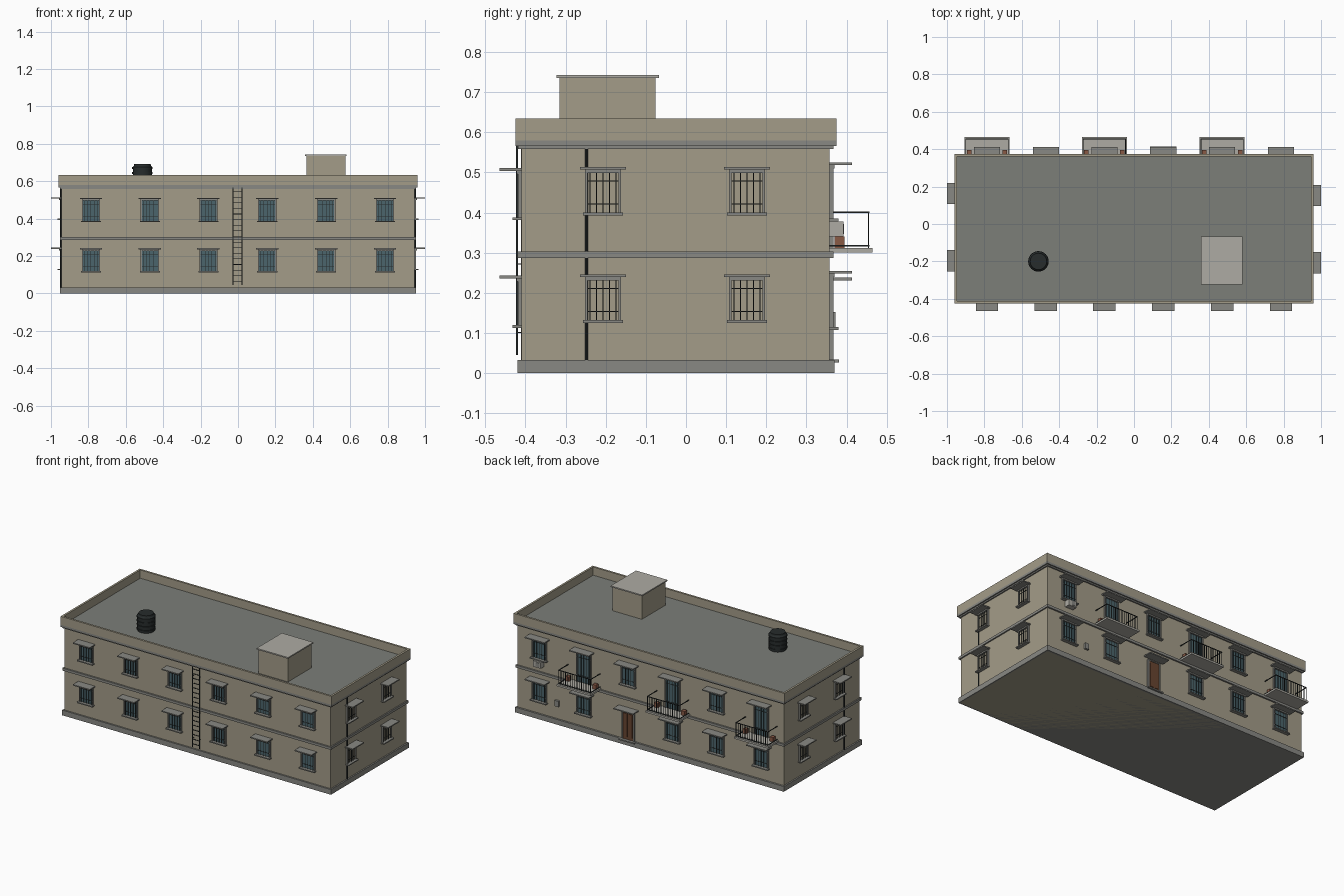
import bpy, bmesh
from mathutils import Matrix, Vector

if "Cube" in bpy.data.objects:
    bpy.data.objects.remove(bpy.data.objects["Cube"])

COLORS = {
    "plaster": (0.37, 0.335, 0.25, 1), "concrete": (0.25, 0.25, 0.23, 1),
    "roofing": (0.20, 0.21, 0.19, 1), "glass": (0.07, 0.13, 0.15, 1),
    "iron": (0.02, 0.025, 0.025, 1), "wood": (0.14, 0.06, 0.03, 1),
    "pale": (0.42, 0.41, 0.37, 1), "terracotta": (0.25, 0.10, 0.06, 1)}
MATS = {}
for key, col in COLORS.items():
    MATS[key] = bpy.data.materials.new(key)
    MATS[key].diffuse_color = col

parts = {}  # part name -> (bmesh, material key)


def part(name, mat):
    return parts.setdefault(name, (bmesh.new(), mat))[0]


def box(name, mat, x0, x1, y0, y1, z0, z1):
    lo, hi = Vector((min(x0, x1), min(y0, y1), z0)), Vector((max(x0, x1), max(y0, y1), z1))
    m = Matrix.Translation((lo + hi) / 2) @ Matrix.Diagonal((*(hi - lo), 1))
    bmesh.ops.create_cube(part(name, mat), size=1, matrix=m)


def cyl(name, mat, x, y, z0, z1, r, r2=None, seg=32):
    bmesh.ops.create_cone(part(name, mat), cap_ends=True, segments=seg, radius1=r,
                          radius2=r if r2 is None else r2, depth=z1 - z0,
                          matrix=Matrix.Translation((x, y, (z0 + z1) / 2)))


# Wall frames: (axis along the outward normal, wall plane, outward sign)
WALLS = {"front": (1, -0.41, -1), "back": (1, 0.358, 1),
         "right": (0, 0.944, 1), "left": (0, -0.944, -1)}


def wbox(wall, name, mat, u0, u1, d0, d1, z0, z1):
    """Box on a wall: u along the wall, d outwards from it."""
    axis, plane, s = WALLS[wall]
    a, b = plane + s * d0, plane + s * d1
    if axis:
        box(name, mat, u0, u1, a, b, z0, z1)
    else:
        box(name, mat, a, b, u0, u1, z0, z1)


def window(wall, u, zs, zt, hw, shade_hw, glass=True, sill=True):
    """Window with sill top zs, sunshade underside zt, half width hw."""
    wbox(wall, "window_sunshades", "concrete", u - shade_hw, u + shade_hw, 0, 0.055, zt, zt + 0.007)
    wbox(wall, "window_frames", "concrete", u - hw, u + hw, 0, 0.012, zt - 0.008, zt)
    for s in (-1, 1):
        wbox(wall, "window_frames", "concrete", u + s * hw, u + s * (hw - 0.006), 0, 0.009, zs, zt - 0.008)
    if sill:
        wbox(wall, "window_sills", "concrete", u - hw - 0.005, u + hw + 0.005, 0, 0.022, zs - 0.007, zs)
    if glass:
        wbox(wall, "window_panes", "glass", u - hw + 0.006, u + hw - 0.006, 0, 0.002, zs, zt - 0.008)
    for i in range(5):
        b = u + (i - 2) * hw * 0.36
        wbox(wall, "window_bars", "iron", b - 0.0013, b + 0.0013, 0.004, 0.007, zs, zt - 0.008)
    for f in (0.22, 0.8):
        z = zs + (zt - 0.008 - zs) * f
        wbox(wall, "window_bars", "iron", u - hw + 0.006, u + hw - 0.006, 0.004, 0.006, z - 0.0013, z + 0.0013)


# Main body, plinth and bands
box("walls", "plaster", -0.944, 0.944, -0.41, 0.358, 0, 0.575)
box("plinth", "concrete", -0.953, 0.953, -0.42, 0.37, 0, 0.033)
box("floor_band", "concrete", -0.952, 0.952, -0.42, 0.368, 0.287, 0.303)
box("cornice_lower", "concrete", -0.952, 0.952, -0.418, 0.367, 0.558, 0.566)
box("cornice_upper", "concrete", -0.96, 0.96, -0.425, 0.375, 0.566, 0.58)
box("roof_deck", "roofing", -0.946, 0.946, -0.411, 0.361, 0.572, 0.582)

# Parapet ring
for s in (-1, 1):
    box("parapet", "plaster", s * 0.96, s * 0.947, -0.425, 0.375, 0.58, 0.634)
for a, b in ((-0.425, -0.412), (0.362, 0.375)):
    box("parapet", "plaster", -0.947, 0.947, a, b, 0.58, 0.634)

# Roof hut and its cap
box("stair_hut", "plaster", 0.366, 0.575, -0.315, -0.076, 0.58, 0.736)
box("stair_hut_cap", "pale", 0.358, 0.581, -0.323, -0.067, 0.735, 0.743)

# Ribbed water tank
cyl("water_tank", "iron", -0.511, -0.2, 0.58, 0.676, 0.051)
for z in (0.59, 0.615, 0.64, 0.665):
    cyl("water_tank", "iron", -0.511, -0.2, z, z + 0.01, 0.055)
cyl("water_tank", "iron", -0.511, -0.2, 0.675, 0.683, 0.053, 0.046)
cyl("water_tank", "iron", -0.511, -0.2, 0.683, 0.692, 0.046, 0.044)

# Front, back and side windows
COLS = [-0.786, -0.471, -0.158, 0.156, 0.471, 0.786]
BALCONIES = (-0.786, -0.158, 0.471)
DOOR = 0.156
for u in COLS:
    for dz in (0, -0.268):
        window("front", u, 0.388, 0.504, 0.049, 0.06)
        window("front", u, 0.388 - 0.268, 0.504 - 0.268, 0.049, 0.06) if dz else None
    if u in BALCONIES:
        window("back", u, 0.312, 0.518, 0.052, 0.07, sill=False)
    else:
        window("back", u, 0.385, 0.518, 0.052, 0.07)
    if u != DOOR:
        window("back", u, 0.115, 0.248, 0.052, 0.07)
for wall, us in (("right", (-0.207, 0.152)), ("left", (-0.196, 0.163))):
    for u in us:
        for dz in (0, -0.268):
            window(wall, u, 0.40 + dz, 0.507 + dz, 0.045, 0.057, glass=False)

# Shallow pilasters behind two front window columns
for u in (-0.472, 0.469):
    wbox("front", "pilasters", "plaster", u - 0.046, u + 0.046, -0.005, 0.0015, 0.033, 0.558)

# Back entrance door with frame, step and canopy
wbox("back", "door", "wood", DOOR - 0.038, DOOR + 0.038, 0, 0.005, 0.033, 0.215)
for s in (-1, 1):
    wbox("back", "door_frame", "concrete", DOOR + s * 0.038, DOOR + s * 0.046, 0, 0.009, 0.033, 0.222)
    wbox("back", "door_panels", "wood", DOOR + s * 0.006, DOOR + s * 0.03, 0, 0.008, 0.05, 0.2)
wbox("back", "door_frame", "concrete", DOOR - 0.046, DOOR + 0.046, 0, 0.009, 0.215, 0.222)
wbox("back", "door_canopy", "concrete", DOOR - 0.07, DOOR + 0.07, 0, 0.056, 0.231, 0.238)
wbox("back", "door_step", "concrete", DOOR - 0.055, DOOR + 0.055, 0, 0.023, 0.026, 0.034)

# Balconies with railing and planters
for u in BALCONIES:
    wbox("back", "balcony_slabs", "pale", u - 0.12, u + 0.12, 0, 0.107, 0.3, 0.312)
    for z in (0.317, 0.401):
        wbox("back", "balcony_rails", "iron", u - 0.115, u + 0.115, 0.095, 0.099, z - 0.002, z + 0.002)
        for s in (-1, 1):
            wbox("back", "balcony_rails", "iron", u + s * 0.115, u + s * 0.111, 0, 0.099, z - 0.002, z + 0.002)
    for i in range(15):
        x = u - 0.113 + i * 0.226 / 14
        wbox("back", "balcony_balusters", "iron", x - 0.0014, x + 0.0014, 0.0955, 0.0985, 0.312, 0.401)
    for s in (-1, 1):
        wbox("back", "planters", "terracotta", u + s * 0.108, u + s * 0.084, 0.012, 0.037, 0.312, 0.34)

# Air conditioner and meter box
wbox("back", "air_conditioner", "pale", 0.756, 0.812, 0, 0.034, 0.34, 0.378)
wbox("back", "air_conditioner_grille", "concrete", 0.764, 0.79, 0.034, 0.036, 0.346, 0.372)
wbox("back", "meter_box", "concrete", 0.645, 0.672, 0, 0.014, 0.115, 0.152)

# Side drain pipes
for s in (-1, 1):
    cyl("drain_pipes", "iron", s * 0.948, -0.248, 0.033, 0.56, 0.004, seg=12)

# Roof access ladder on the front
for s in (-1, 1):
    wbox("front", "ladder", "iron", -0.003 + s * 0.026, -0.003 + s * 0.021, 0.009, 0.013, 0.045, 0.566)
for i in range(17):
    z = 0.065 + i * 0.03
    wbox("front", "ladder", "iron", -0.026, 0.02, 0.0095, 0.0125, z - 0.0015, z + 0.0015)
for z in (0.1, 0.27, 0.5):
    for s in (-1, 1):
        wbox("front", "ladder", "iron", -0.003 + s * 0.025, -0.003 + s * 0.022, 0, 0.01, z, z + 0.003)

# Turn every part into an object
for name, (bm, mat) in parts.items():
    mesh = bpy.data.meshes.new(name)
    bm.to_mesh(mesh)
    bm.free()
    mesh.materials.append(MATS[mat])
    obj = bpy.data.objects.new(name, mesh)
    bpy.context.collection.objects.link(obj)
    if name in ("water_tank", "drain_pipes"):
        bpy.context.view_layer.objects.active = obj
        bpy.ops.object.select_all(action='DESELECT')
        obj.select_set(True)
        bpy.ops.object.shade_smooth_by_angle()

for m in bpy.data.materials:
    if m.users and not m.is_grease_pencil:
        m.use_nodes = True
        m.node_tree.nodes["Principled BSDF"].inputs["Base Color"].default_value = m.diffuse_color
